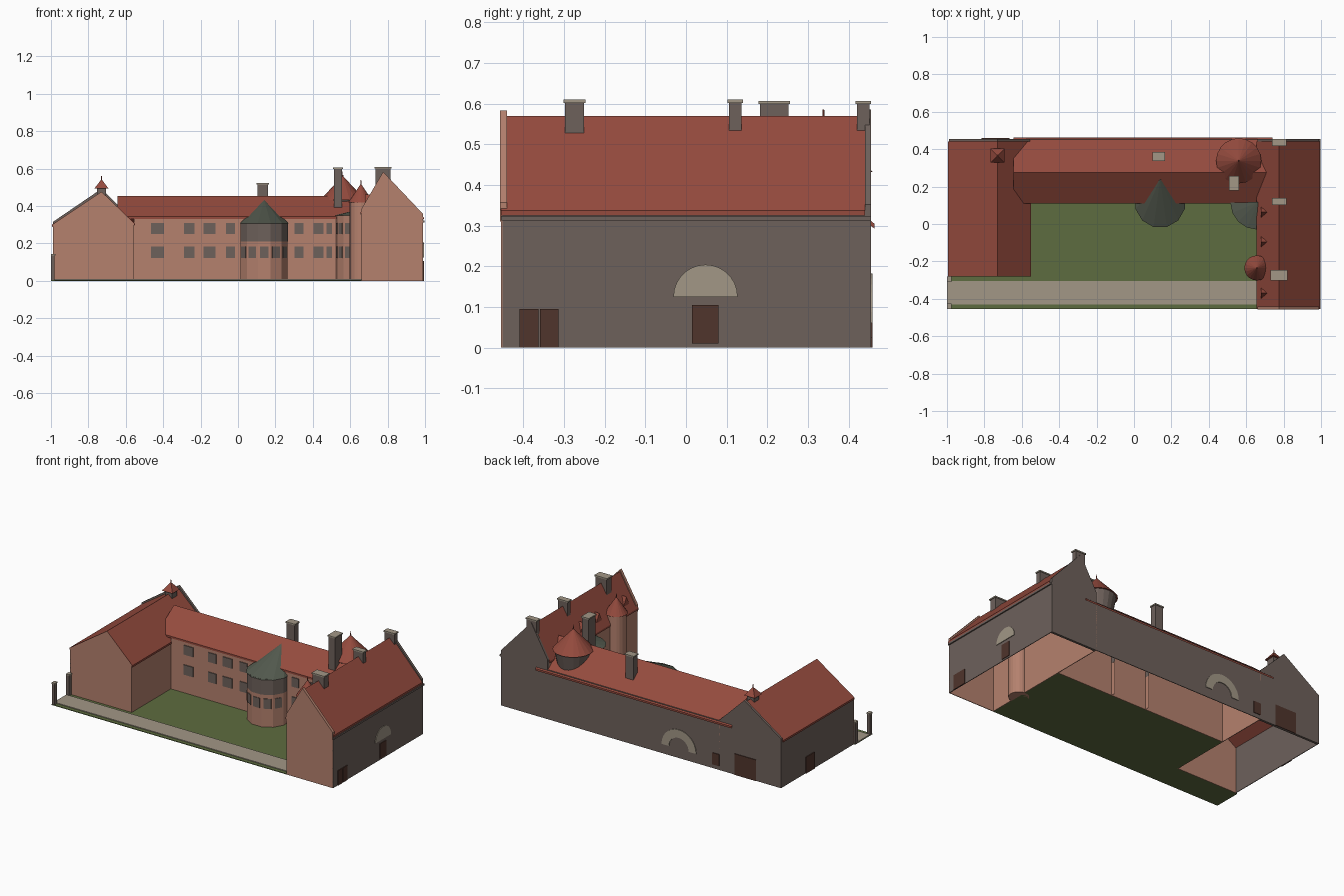
import bpy, bmesh, math
from mathutils import Vector, Matrix

cube = bpy.data.objects.get("Cube")
if cube:
    bpy.data.objects.remove(cube, do_unlink=True)


def material(name, *rgb):
    m = bpy.data.materials.new(name)
    m.use_nodes = True
    m.diffuse_color = (*rgb, 1)
    m.node_tree.nodes["Principled BSDF"].inputs["Base Color"].default_value = (*rgb, 1)
    return m


PINK = material("pink plaster", 0.46, 0.22, 0.155)
GREY = material("grey stone", 0.155, 0.12, 0.105)
RED = material("red tiles", 0.3, 0.07, 0.048)
SLATE = material("green slate", 0.085, 0.1, 0.075)
GRASS = material("grass", 0.11, 0.15, 0.05)
PALE = material("pale stone", 0.36, 0.31, 0.24)
BROWN = material("brown wood", 0.08, 0.035, 0.025)


def finish(name, bm, mat):
    bmesh.ops.recalc_face_normals(bm, faces=bm.faces)
    mesh = bpy.data.meshes.new(name)
    bm.to_mesh(mesh)
    bm.free()
    mesh.materials.append(mat)
    obj = bpy.data.objects.new(name, mesh)
    bpy.context.collection.objects.link(obj)
    return obj


def slab(name, pts, vec, mat):
    """Flat outline pushed along a vector into a solid."""
    bm = bmesh.new()
    face = bm.faces.new([bm.verts.new(p) for p in pts])
    ext = bmesh.ops.extrude_face_region(bm, geom=[face], use_keep_orig=True)
    bmesh.ops.translate(bm, vec=vec, verts=[v for v in ext["geom"] if isinstance(v, bmesh.types.BMVert)])
    return finish(name, bm, mat)


def box(name, x0, x1, y0, y1, z0, z1, mat):
    return slab(name, [(x0, y0, z0), (x1, y0, z0), (x1, y1, z0), (x0, y1, z0)], (0, 0, z1 - z0), mat)


def cone(name, x, y, z0, z1, r0, r1, mat, sides=20, turn=0):
    bm = bmesh.new()
    place = Matrix.Translation((x, y, (z0 + z1) / 2)) @ Matrix.Rotation(turn, 4, "Z")
    bmesh.ops.create_cone(bm, cap_ends=True, segments=sides, radius1=r0, radius2=r1, depth=z1 - z0, matrix=place)
    return finish(name, bm, mat)


def xz(pts, y):
    return [(x, y, z) for x, z in pts]


def arc(cx, cy, r, start, end, n, z):
    angles = [math.radians(start + (end - start) * i / n) for i in range(n + 1)]
    return [(cx + r * math.cos(a), cy + r * math.sin(a), z) for a in angles]


def arc_wall(name, cx, cy, r, start, end, n, z0, z1, mat):
    bm = bmesh.new()
    low = [bm.verts.new(p) for p in arc(cx, cy, r, start, end, n, z0)]
    high = [bm.verts.new(p) for p in arc(cx, cy, r, start, end, n, z1)]
    for i in range(n):
        bm.faces.new((low[i], low[i + 1], high[i + 1], high[i]))
    return finish(name, bm, mat)


def arc_roof(name, rim, apex, mat):
    bm = bmesh.new()
    top = bm.verts.new(apex)
    ring = [bm.verts.new(p) for p in rim]
    for a, b in zip(ring, ring[1:]):
        bm.faces.new((a, b, top))
    return finish(name, bm, mat)


def facet_window(name, cx, cy, r, degrees, width, z0, z1):
    a = math.radians(degrees)
    out, side = Vector((math.cos(a), math.sin(a), 0)), Vector((-math.sin(a), math.cos(a), 0))
    c = Vector((cx, cy, 0)) + out * r
    pts = [c + side * s * width / 2 + Vector((0, 0, z)) for s, z in ((-1, z0), (1, z0), (1, z1), (-1, z1))]
    slab(name, pts, out * 0.004, GREY)


# Courtyard ground and path
lawn = [(-1, -0.455), (0.66, -0.455), (0.66, 0.115), (-0.555, 0.115), (-0.555, -0.28), (-1, -0.28)]
slab("lawn", [(x, y, 0) for x, y in lawn], (0, 0, 0.004), GRASS)
box("path", -1, 0.66, -0.43, -0.305, 0.004, 0.009, PALE)
for n, y in (("front", -0.44), ("rear", -0.295)):
    box(n + "_gate_post", -1, -0.98, y - 0.012, y + 0.012, 0, 0.135, GREY)
    box(n + "_gate_post_cap", -1, -0.977, y - 0.015, y + 0.015, 0.135, 0.143, PALE)


def wing(name, x0, xr, x1, z0, zr, z1, y0, y1, inner, outer):
    """Hollow wing: thin walls, two roof slopes, grey rear gable rising above the roof."""
    gable = [(x0, 0), (x1, 0), (x1, z1), (xr, zr), (x0, z0)]
    slab(name + "_front_gable", xz(gable, y0), (0, 0.004, 0), PINK)
    raised = [(x, z + 0.015 if z else 0) for x, z in gable]
    slab(name + "_rear_gable", xz(raised, y1), (0, -0.015, 0), GREY)
    box(name + "_west_wall", x0, x0 + 0.004, y0, y1, 0, z0, inner)
    box(name + "_east_wall", x1 - 0.004, x1, y0, y1, 0, z1, outer)
    for side, x, z in (("west", x0 - 0.005, z0), ("east", x1 + 0.005, z1)):
        edge = xz([(x, z), (xr, zr), (xr, zr - 0.012), (x, z - 0.012)], y0)
        slab(f"{name}_{side}_roof", edge, (0, y1 - y0 - 0.015, 0), RED)


wing("left_wing", -0.99, -0.73, -0.555, 0.3, 0.477, 0.305, -0.28, 0.455, GREY, PINK)
wing("right_wing", 0.66, 0.776, 0.99, 0.365, 0.57, 0.337, -0.455, 0.455, PINK, GREY)
front = [(0.66, 0.34), (0.99, 0.31), (0.99, 0.357), (0.776, 0.583), (0.66, 0.385)]
slab("right_wing_front_parapet", xz(front, -0.458), (0, 0.018, 0), PINK)
box("right_wing_cornice", 0.988, 0.998, -0.455, 0.455, 0.312, 0.324, GREY)

# Main range between the wings
box("main_front_wall", -0.555, 0.66, 0.115, 0.119, 0, 0.345, PINK)
box("main_rear_wall", -0.56, 0.665, 0.451, 0.455, 0, 0.315, GREY)
profile = [(0.11, 0.343), (0.275, 0.455), (0.463, 0.305)]
for n, (a, b) in (("front", profile[:2]), ("rear", profile[1:])):
    pts = [(-0.645, a[0], a[1]), (-0.645, b[0], b[1]), (0.74, b[0], b[1]), (0.74, a[0], a[1])]
    slab(f"main_{n}_roof", pts, (0, 0, -0.012), RED)
slab("main_roof_end", [(-0.643, y, z - 0.002) for y, z in profile], (0.006, 0, 0), RED)

# Windows of the main range, two storeys
ROWS = (("lower", 0.122, 0.185), ("upper", 0.25, 0.31))
COLUMNS = ((-0.43, 0.068), (-0.26, 0.055), (-0.153, 0.065), (-0.04, 0.05), (0.325, 0.048), (0.43, 0.052), (0.487, 0.03))
for row, z0, z1 in ROWS:
    for x, w in COLUMNS:
        box(row + "_window", x - w / 2, x + w / 2, 0.11, 0.116, z0, z1, GREY)

# Stair tower with a slate roof leaning back onto the main roof
TX, TY = 0.14, 0.115
arc_wall("stair_tower", TX, TY, 0.13, 165, 375, 7, 0, 0.21, PINK)
arc_wall("stair_tower_upper", TX, TY, 0.131, 165, 375, 7, 0.21, 0.31, GREY)
arc_roof("stair_tower_roof", arc(TX, TY, 0.136, 165, 375, 7, 0.307), (TX, 0.24, 0.432), SLATE)
for d in range(210, 331, 30):
    facet_window("stair_tower_window", TX, TY, 0.125, d, 0.046, 0.122, 0.185)

# Quarter-round corner tower
arc_wall("corner_tower", 0.66, 0.115, 0.135, 180, 270, 4, 0, 0.352, PINK)
arc_roof("corner_tower_roof", arc(0.66, 0.115, 0.145, 180, 270, 4, 0.35), (0.662, 0.117, 0.385), SLATE)
for row, z0, z1 in ROWS:
    for i in range(4):
        facet_window("corner_tower_window", 0.66, 0.115, 0.132, 191.25 + 22.5 * i, 0.03, z0, z1)

# Slender front turret
cone("front_turret", 0.657, -0.235, 0, 0.425, 0.06, 0.06, PINK)
cone("front_turret_roof", 0.657, -0.235, 0.42, 0.52, 0.067, 0, RED)
cone("front_turret_finial", 0.657, -0.235, 0.51, 0.54, 0.004, 0.002, RED, 6)

# Broad rear tower rising through the main roof
cone("rear_tower", 0.56, 0.338, 0.3, 0.435, 0.085, 0.112, GREY)
cone("rear_tower_roof", 0.56, 0.338, 0.432, 0.562, 0.121, 0, RED)
cone("rear_tower_finial", 0.56, 0.338, 0.55, 0.585, 0.004, 0.002, RED, 6)

# Ridge lantern on the left wing
box("lantern_base", -0.755, -0.705, 0.34, 0.39, 0.44, 0.497, GREY)
cone("lantern_roof", -0.73, 0.365, 0.494, 0.54, 0.053, 0.004, RED, 4, math.pi / 4)
cone("lantern_finial", -0.73, 0.365, 0.53, 0.56, 0.004, 0.002, RED, 6)

# Dormers facing the courtyard
for y in (-0.37, -0.095, 0.063):
    tri = [(0.68, y - 0.032, 0.4), (0.68, y + 0.032, 0.4), (0.68, y, 0.462)]
    slab("dormer", tri, (0.04, 0, 0), RED)

# Chimneys with pale caps: centre, half sizes, bottom and top
CHIMNEYS = ((0.776, -0.274, 0.04, 0.023, 0.5, 0.61), (0.776, 0.121, 0.034, 0.015, 0.5, 0.61),
            (0.776, 0.436, 0.034, 0.015, 0.5, 0.607), (0.535, 0.217, 0.022, 0.035, 0.38, 0.607),
            (0.133, 0.362, 0.028, 0.02, 0.36, 0.524))
for x, y, a, b, z0, z1 in CHIMNEYS:
    box("chimney", x - a, x + a, y - b, y + b, z0, z1 - 0.007, GREY)
    a, b = a + 0.005, b + 0.004
    box("chimney_cap", x - a, x + a, y - b, y + b, z1 - 0.008, z1, PALE)

# Right side doors and fan panel
for y0, y1, z0, z1 in ((-0.41, -0.363, 0, 0.095), (-0.359, -0.314, 0, 0.095), (0.015, 0.08, 0.01, 0.105)):
    box("right_door", 0.988, 0.994, y0, y1, z0, z1, BROWN)
fan = [(0.989, y, z) for y, z, _ in arc(0.048, 0.125, 0.079, 0, 180, 14, 0)]
slab("right_fan_panel", fan, (0.005, 0, 0), PALE)

# Rear arch, rear doors and left side door
rim = arc(-0.27, 0.06, 0.122, 0, 180, 14, 0) + arc(-0.27, 0.06, 0.07, 180, 0, 14, 0)
slab("rear_arch", [(x, 0.454, z) for x, z, _ in rim], (0, 0.005, 0), PALE)
box("rear_hatch", -0.555, -0.505, 0.453, 0.459, 0.025, 0.1, BROWN)
box("rear_gate", -0.815, -0.665, 0.453, 0.459, 0, 0.135, BROWN)
box("left_door", -0.995, -0.989, 0.12, 0.21, 0, 0.105, BROWN)
